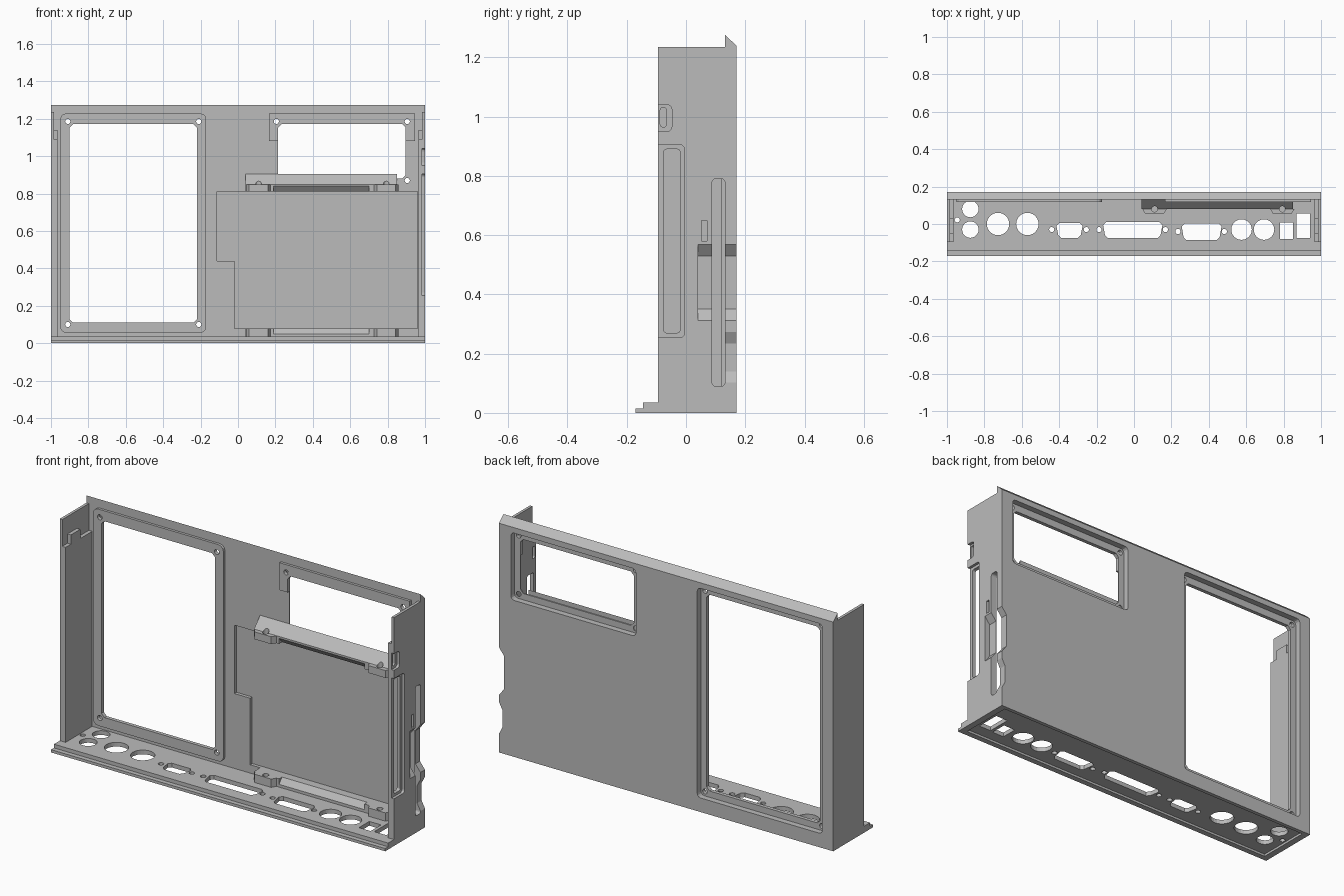
import bpy, bmesh
from math import cos, sin, pi

if "Cube" in bpy.data.objects:
    bpy.data.objects.remove(bpy.data.objects["Cube"], do_unlink=True)

grey = bpy.data.materials.new("plain grey")
grey.use_nodes = True
COLOUR = (0.5, 0.5, 0.5, 1)
grey.diffuse_color = COLOUR
grey.node_tree.nodes["Principled BSDF"].inputs["Base Color"].default_value = COLOUR


def prism(name, pts, axis, lo, hi):
    """Extrude a 2D outline along an axis: x takes (y,z), y takes (x,z), z takes (x,y)."""
    i = "xyz".index(axis)
    bm = bmesh.new()

    def at(p, d):
        c = list(p)
        c.insert(i, d)
        return bm.verts.new(c)
    a = [at(p, lo) for p in pts]
    b = [at(p, hi) for p in pts]
    bm.faces.new(a)
    bm.faces.new(b[::-1])
    for k in range(len(pts)):
        n = (k + 1) % len(pts)
        bm.faces.new((a[k], b[k], b[n], a[n]))
    bmesh.ops.recalc_face_normals(bm, faces=bm.faces)
    me = bpy.data.meshes.new(name)
    bm.to_mesh(me)
    bm.free()
    me.materials.append(grey)
    ob = bpy.data.objects.new(name, me)
    bpy.context.collection.objects.link(ob)
    return ob


def rect(u0, u1, v0, v1, r=0.0, n=3):
    if not r:
        return [(u0, v0), (u1, v0), (u1, v1), (u0, v1)]
    corners = [(u1 - r, v1 - r), (u0 + r, v1 - r), (u0 + r, v0 + r), (u1 - r, v0 + r)]
    return [(cu + r * cos((q + k / n) * pi / 2), cv + r * sin((q + k / n) * pi / 2))
            for q, (cu, cv) in enumerate(corners) for k in range(n + 1)]


def disc(u, v, r, n=24):
    return [(u + r * cos(2 * pi * k / n), v + r * sin(2 * pi * k / n)) for k in range(n)]


def cut(targets, pts, axis, lo, hi):
    tool = prism("cutter", pts, axis, lo, hi)
    for ob in targets:
        m = ob.modifiers.new("cut", "BOOLEAN")
        m.operation, m.solver, m.object = "DIFFERENCE", "EXACT", tool
        bpy.context.view_layer.objects.active = ob
        bpy.ops.object.modifier_apply(modifier=m.name)
    bpy.data.objects.remove(tool, do_unlink=True)


IN, OUT = 0.132, 0.17      # inner and outer face of the back wall

# Main shell
back = prism("back_wall", [(IN, 0), (OUT, 0), (OUT, 1.24), (IN, 1.275)], "x", -1, 1)
floor = prism("floor", [(-0.17, 0), (IN, 0), (IN, 0.035), (-0.145, 0.035),
                        (-0.145, 0.015), (-0.17, 0.015)], "x", -1, 1)
pad = [(-0.095, 0.035), (IN, 0.035), (IN, 1.09), (0.03, 1.09), (0.03, 1.14),
       (-0.05, 1.14), (-0.05, 1.09), (-0.095, 1.09)]
walls = {}
for side, s in (("left", 1), ("right", -1)):
    lo, mid, hi = 0.965 * s, 0.985 * s, s
    walls[side] = [
        prism(side + "_wall", rect(-0.095, IN, 0.035, 1.235), "x", min(mid, hi), max(mid, hi)),
        prism(side + "_wall_lining", pad, "x", min(lo, mid), max(lo, mid))]

# Windows: raised inner frame, outer rebate, opening and corner screw holes
frames = [prism("large_window_frame", rect(-0.95, -0.17, 0.056, 1.228, 0.03), "y", 0.118, IN),
          prism("small_window_frame", rect(0.165, 0.945, 1.08, 1.228), "y", 0.118, IN)]
for frame, (x0, x1, z0, z1) in zip(frames, [(-0.9, -0.22, 0.11, 1.172), (0.215, 0.895, 0.88, 1.172)]):
    cut([back], rect(x0 - 0.034, x1 + 0.034, z0 - 0.034, z1 + 0.038, 0.02), "y", 0.138, 0.3)
    cut([back, frame], rect(x0, x1, z0, z1, 0.018, 1), "y", 0, 0.3)
    for x in (x0 - 0.01, x1 + 0.01):
        for z in (z0 - 0.01, z1 + 0.014):
            cut([back, frame], disc(x, z, 0.014, 12), "y", 0, 0.3)

# Shallow pocket on the inside of the back wall
cut([back], [(-0.113, 0.81), (-0.113, 0.44), (-0.02, 0.44), (-0.02, 0.08),
             (0.96, 0.08), (0.96, 0.81)], "y", 0, 0.15)

# Recessed underside
cut([floor, back], rect(-0.965, 0.965, -0.14, 0.15), "z", -0.1, 0.012)

# Connector holes in the floor
for x, y, r in [(-0.875, 0.08, 0.044), (-0.875, -0.03, 0.044), (-0.727, 0, 0.06),
                (-0.57, 0, 0.06), (0.575, -0.03, 0.055), (0.695, -0.03, 0.055)]:
    cut([floor], disc(x, y, r), "z", -1, 1)
for x, y in [(-0.945, 0.022), (-0.44, -0.03), (-0.255, -0.03), (-0.187, -0.03),
             (0.168, -0.03), (0.235, -0.04), (0.483, -0.04)]:
    cut([floor], disc(x, y, 0.014, 12), "z", -1, 1)
for x0, x1, y0, y1 in [(-0.415, -0.275, -0.075, 0.006), (-0.165, 0.152, -0.075, 0.01),
                       (0.255, 0.468, -0.085, 0.002)]:
    cut([floor], [(x0 + 0.025, y0), (x1 - 0.025, y0), (x1 - 0.01, y0 + 0.015), (x1, y1 - 0.015),
                  (x1 - 0.015, y1), (x0 + 0.015, y1), (x0, y1 - 0.015), (x0 + 0.01, y0 + 0.015)],
        "z", -1, 1)
cut([floor], rect(0.78, 0.85, -0.08, 0.008), "z", -1, 1)
cut([floor], rect(0.868, 0.94, -0.075, 0.055), "z", -1, 1)

# Slots and recesses in the left wall
left = walls["left"]
cut(left, rect(-0.12, -0.005, 0.255, 0.905, 0.015), "x", 0.985, 1.1)
cut(left, rect(-0.075, -0.02, 0.27, 0.89, 0.01), "x", 0.9, 1.1)
cut(left, rect(-0.12, -0.048, 0.95, 1.04, 0.015), "x", 0.985, 1.1)
cut(left, rect(-0.087, -0.066, 0.965, 1.03, 0.008), "x", 0.9, 1.1)
cut(left, rect(0.053, 0.071, 0.58, 0.65), "x", 0.9, 1.1)
cut(left, rect(0.088, 0.1315, 0.09, 0.79, 0.012), "x", 0.9, 1.1)
for z0, z1, d, y0 in [(0.31, 0.57, 0.03, 0.04), (0.1, 0.275, 0.02, 0.1315)]:
    cut(left + [back], [(1.001, z0), (1 - d, z0 + 0.04), (1 - d, z1 - 0.04), (1.001, z1)],
        "y", y0, 0.3)

# Two ledges that hold a drive, each with a chamfered middle and two screw lugs
top_end = [(IN, 0.905), (0.08, 0.85), (0.08, 0.81), (IN, 0.81)]
top_mid = [(IN, 0.905), (0.08, 0.85), (0.08, 0.84), (0.105, 0.81), (IN, 0.81)]
low_end = rect(0.08, IN, 0.035, 0.08)
low_mid = [(IN, 0.035), (0.08, 0.035), (0.08, 0.05), (0.105, 0.08), (IN, 0.08)]
for name, end, mid, z0, z1 in [("upper", top_end, top_mid, 0.81, 0.85),
                               ("lower", low_end, low_mid, 0.035, 0.08)]:
    prism(name + "_ledge", mid, "x", 0.19, 0.7)
    for tag, x0, x1, lx in [("inner", 0.04, 0.19, 0.11), ("outer", 0.7, 0.85, 0.793)]:
        block = prism(f"{name}_{tag}_ledge_end", end, "x", x0, x1)
        lug = prism(f"{name}_{tag}_lug", [(lx - 0.065, 0.08), (lx - 0.05, 0.055),
                                          (lx + 0.05, 0.055), (lx + 0.065, 0.08)], "z", z0, z1)
        cut([block, lug], disc(lx, 0.08, 0.016, 12), "z", z0 - 0.005 if z0 > 0.1 else 0.04, 1)
